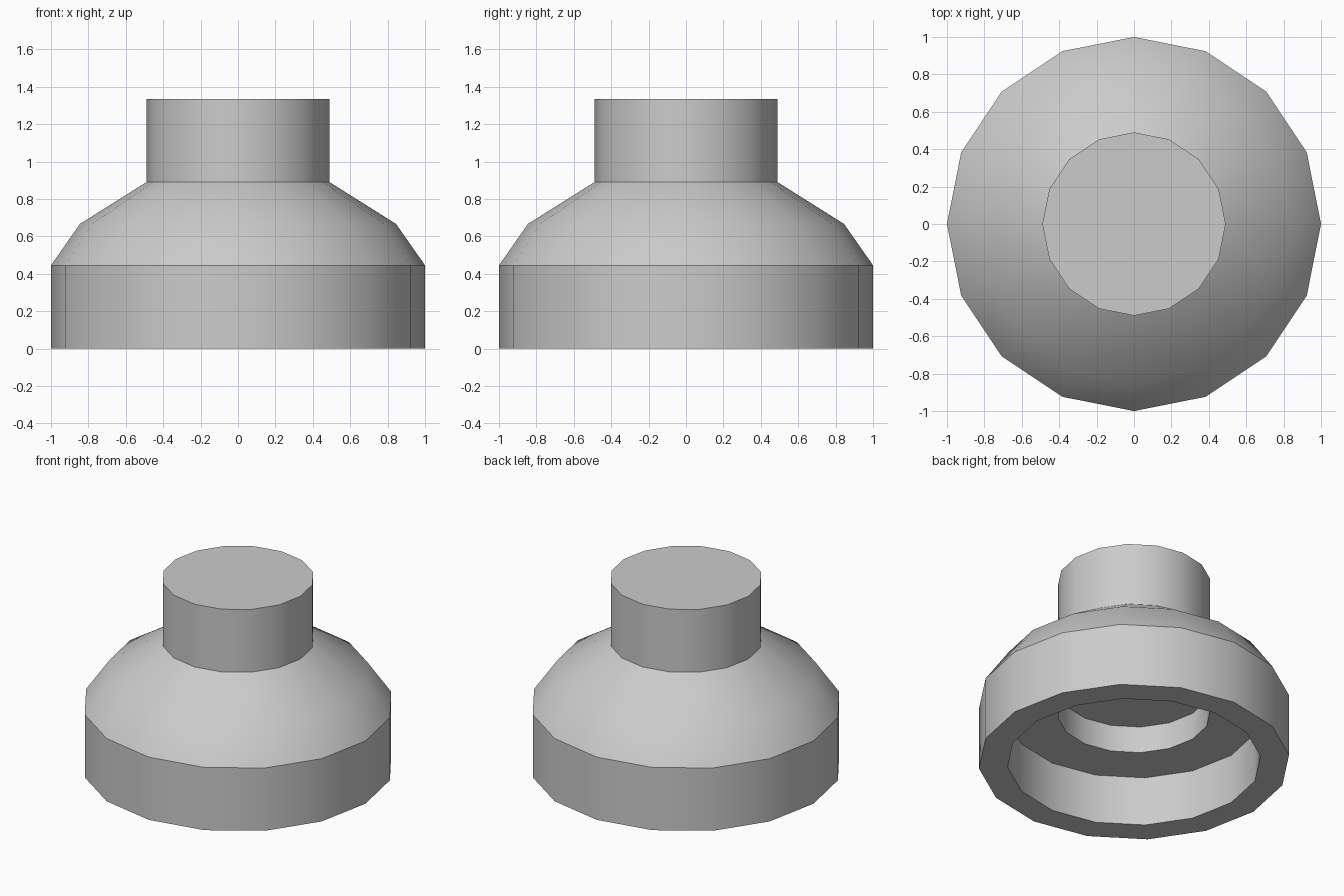
import bpy, bmesh, math

if "Cube" in bpy.data.objects:
    bpy.data.objects.remove(bpy.data.objects["Cube"])

SIDES = 16

def lathe(name, profile):
    """Spin an (r, z) profile about z; both ends close with flat caps."""
    bm = bmesh.new()
    rings = []
    for r, z in profile:
        rings.append([bm.verts.new((r * math.cos(2 * math.pi * i / SIDES),
                                    r * math.sin(2 * math.pi * i / SIDES), z))
                      for i in range(SIDES)])
    for a, b in zip(rings, rings[1:]):
        for i in range(SIDES):
            j = (i + 1) % SIDES
            bm.faces.new((a[i], a[j], b[j], b[i]))
    bm.faces.new(rings[0])
    bm.faces.new(rings[-1])
    bmesh.ops.recalc_face_normals(bm, faces=bm.faces)
    mesh = bpy.data.meshes.new(name)
    bm.to_mesh(mesh)
    bm.free()
    obj = bpy.data.objects.new(name, mesh)
    bpy.context.collection.objects.link(obj)
    bpy.context.view_layer.objects.active = obj
    obj.select_set(True)
    bpy.ops.object.shade_smooth_by_angle(angle=math.radians(30))
    obj.select_set(False)
    return obj

# Stepped recess underneath, then base band, sloped shoulder and neck
recess = [(0.49, 0.54), (0.49, 0.35), (0.815, 0.35), (0.815, 0)]
outside = [(1, 0), (1, 0.445), (0.845, 0.667), (0.49, 0.89), (0.49, 1.335)]
lathe("hollow_cap", recess + outside)
